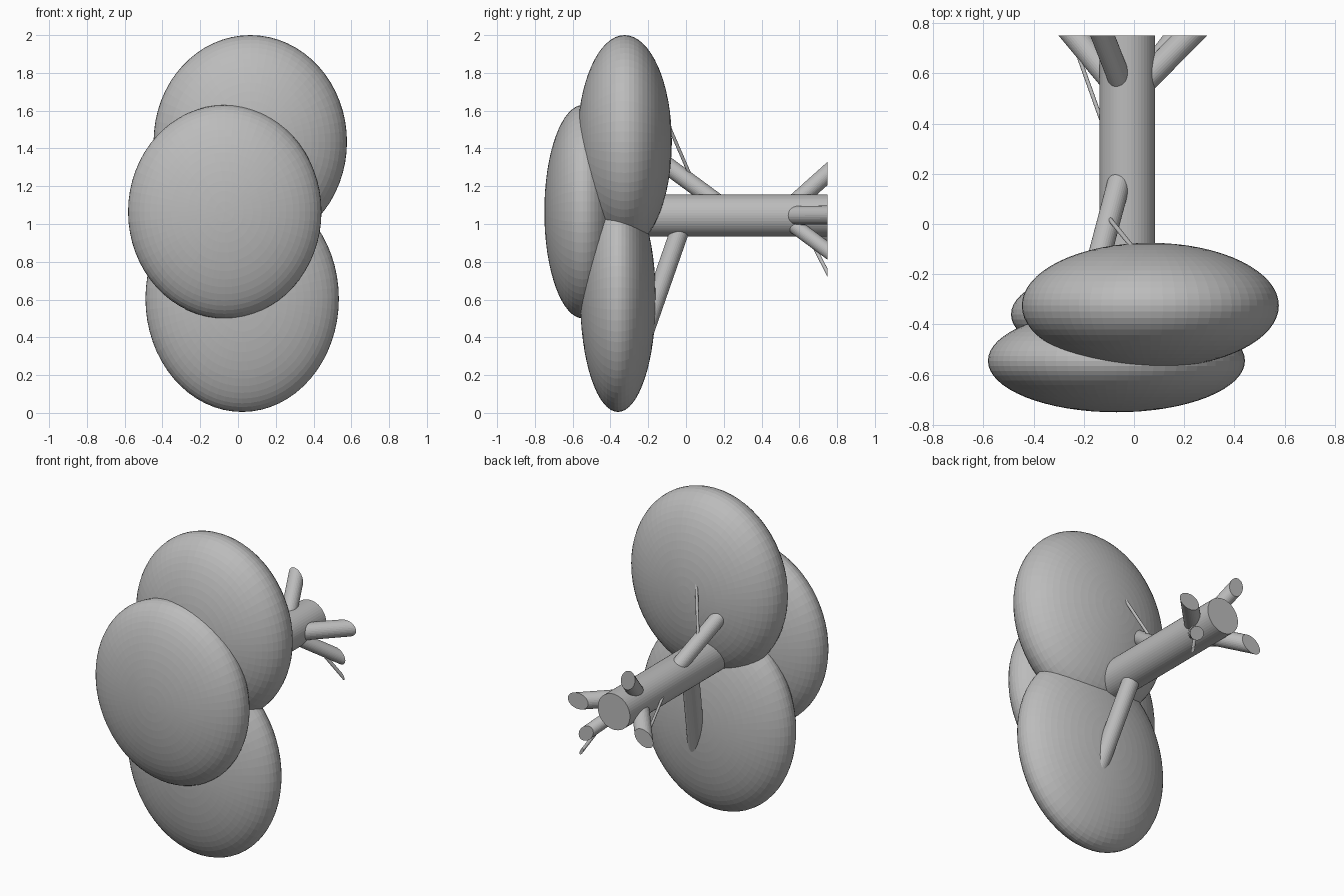
import bpy
import bmesh
import math
from mathutils import Matrix, Vector

cube = bpy.data.objects.get("Cube")
if cube:
    bpy.data.objects.remove(cube, do_unlink=True)

GREY = (0.5, 0.5, 0.5, 1.0)
CUT_Y = 0.75  # the trunk and roots all end flush on this plane

grey = bpy.data.materials.new("plain_grey")
grey.use_nodes = True
grey.diffuse_color = GREY
grey.node_tree.nodes["Principled BSDF"].inputs["Base Color"].default_value = GREY


def finish(bm, name):
    mesh = bpy.data.meshes.new(name)
    bm.to_mesh(mesh)
    bm.free()
    mesh.materials.append(grey)
    obj = bpy.data.objects.new(name, mesh)
    bpy.context.scene.collection.objects.link(obj)
    return obj


def crown(name, centre, radii):
    """Flattened faceted ball with its poles along y."""
    bm = bmesh.new()
    bmesh.ops.create_uvsphere(bm, u_segments=64, v_segments=32, radius=1)
    turn = Matrix.Rotation(math.pi / 2, 4, "X")
    bm.transform(Matrix.Translation(centre) @ Matrix.Diagonal((*radii, 1)) @ turn)
    return finish(bm, name)


def limb(name, start, end, radius, sides=32):
    """Round bar between two points, trimmed flat at the cut plane."""
    a, b = Vector(start), Vector(end)
    along = b - a
    bm = bmesh.new()
    bmesh.ops.create_cone(bm, cap_ends=True, segments=sides, radius1=radius,
                          radius2=radius, depth=along.length)
    turn = along.to_track_quat("Z", "Y").to_matrix().to_4x4()
    bm.transform(Matrix.Translation((a + b) / 2) @ turn)
    bmesh.ops.bisect_plane(bm, geom=bm.verts[:] + bm.edges[:] + bm.faces[:],
                           plane_co=(0, CUT_Y, 0), plane_no=(0, 1, 0),
                           clear_outer=True)
    open_edges = [e for e in bm.edges if e.is_boundary]
    if open_edges:
        bmesh.ops.holes_fill(bm, edges=open_edges, sides=0)
    bmesh.ops.recalc_face_normals(bm, faces=bm.faces[:])
    return finish(bm, name)


def root(name, start, through, radius):
    """Limb that runs past the cut plane so that its end is trimmed."""
    a, b = Vector(start), Vector(through)
    return limb(name, a, b + (b - a) * 0.8, radius)


# Foliage
crown("front_crown", (-0.07, -0.545, 1.065), (0.512, 0.205, 0.565))
crown("upper_crown", (0.065, -0.325, 1.435), (0.512, 0.25, 0.565))
crown("lower_crown", (0.022, -0.36, 0.605), (0.512, 0.2, 0.6))

# Trunk
limb("trunk", (-0.027, -0.5, 1.045), (-0.027, 0.8, 1.045), 0.111, 48)

# Main roots fanning out from one point on the trunk axis
fork = (-0.027, 0.5, 1.045)
root("left_side_root", fork, (0.22, CUT_Y, 1.047), 0.05)
root("upper_root", fork, (-0.125, CUT_Y, 1.268), 0.046)
root("right_side_root", fork, (-0.235, CUT_Y, 0.935), 0.05)
root("lower_root", fork, (0.165, CUT_Y, 0.86), 0.04)

# Thin rootlets
root("lower_rootlet", (0.09, 0.65, 0.935), (0.195, CUT_Y, 0.74), 0.01)
limb("right_rootlet", (-0.10, 0.33, 1.06), (-0.218, 0.66, 0.97), 0.008, 16)

# Branches reaching into the foliage
limb("upper_branch", (-0.035, 0.26, 1.045), (-0.17, -0.25, 1.42), 0.046)
limb("lower_branch", (-0.02, -0.005, 1.045), (0.085, -0.23, 0.40), 0.05)
limb("upper_twig", (-0.105, 0.03, 1.24), (0.0, -0.1, 1.54), 0.009, 16)
